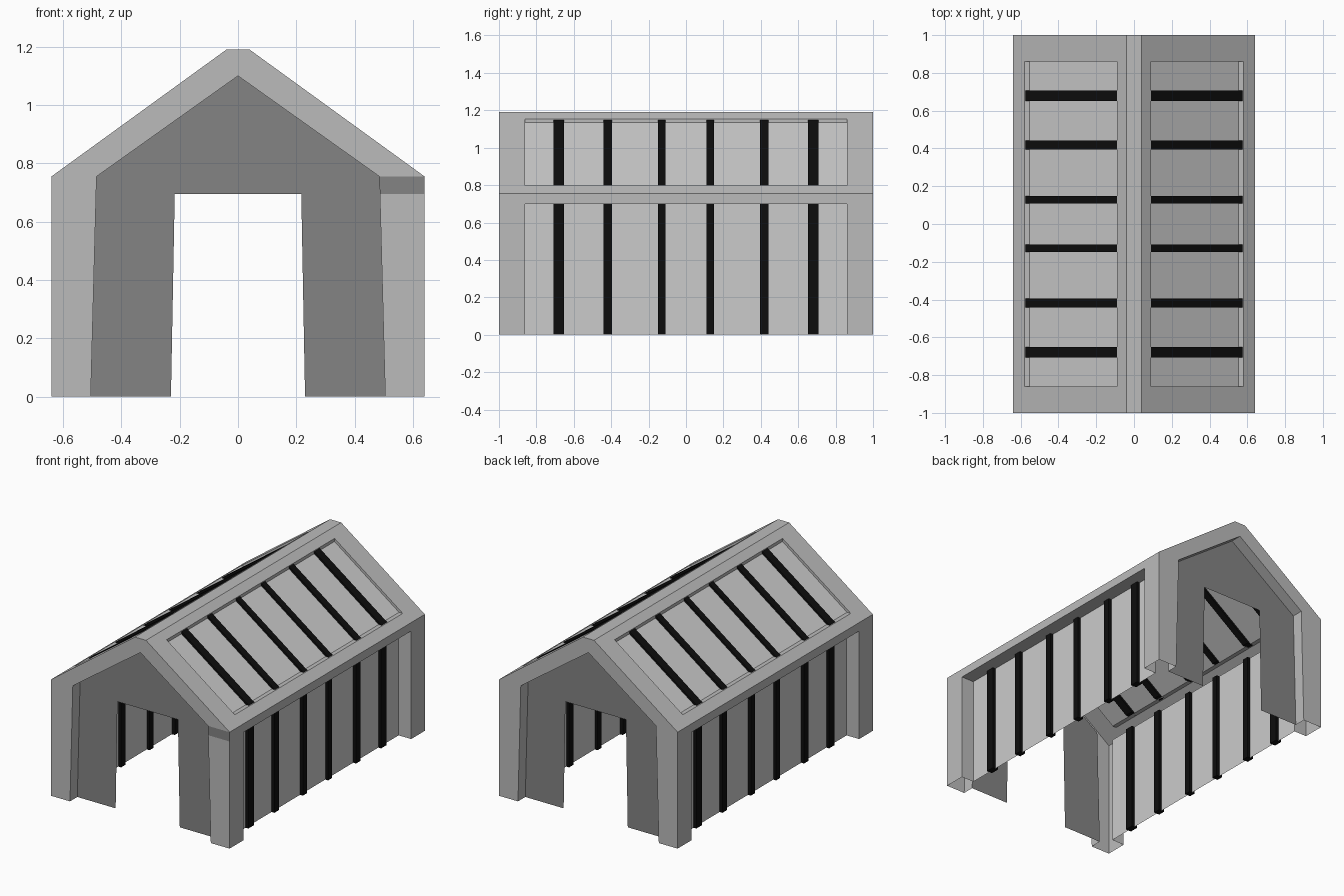
import bpy, bmesh
from mathutils import Vector

if "Cube" in bpy.data.objects:
    bpy.data.objects.remove(bpy.data.objects["Cube"])


def material(name, v):
    m = bpy.data.materials.new(name)
    m.diffuse_color = (v, v, v, 1)
    m.use_nodes = True
    m.node_tree.nodes["Principled BSDF"].inputs["Base Color"].default_value = m.diffuse_color
    return m


FRAME = material("frame_grey", 0.5)
PANEL = material("panel_grey", 0.7)
DARK = material("dark_grey", 0.23)
BLACK = material("black", 0.004)


def build(name, polys, mat, mirror=(True, True), face_dir=None):
    """Mesh from a few polygons, mirrored over x and/or y."""
    bm = bmesh.new()
    for poly in polys:
        bm.faces.new([bm.verts.new(p) for p in poly])
    bmesh.ops.remove_doubles(bm, verts=bm.verts, dist=1e-4)
    bmesh.ops.recalc_face_normals(bm, faces=bm.faces)
    bm.faces.ensure_lookup_table()
    bm.normal_update()
    if face_dir and bm.faces[0].normal.dot(Vector(face_dir)) < 0:
        bmesh.ops.reverse_faces(bm, faces=bm.faces)
    me = bpy.data.meshes.new(name)
    bm.to_mesh(me)
    bm.free()
    ob = bpy.data.objects.new(name, me)
    bpy.context.collection.objects.link(ob)
    me.materials.append(mat)
    if any(mirror):
        mod = ob.modifiers.new("mirror", 'MIRROR')
        mod.use_axis = (mirror[0], mirror[1], False)
        mod.merge_threshold = 0.0005
    return ob


def roof(x, y, drop=0.0):
    return (x, y, 0.755 + (0.64 - x) * 0.725 - drop)


def at_y(points, y):
    return [(x, y, z) for x, z in points]


def strip(p, q, y0, y1):
    """Quad between two (x, z) points, swept along y."""
    return at_y([p, q], y0) + at_y([q, p], y1)


# Frame quarter: gable border, corner post, eave, roof border, ridge, reveals
A, B, C, D = (0.64, 0), (0.64, 0.755), (0.04, 1.19), (0, 1.19)
a, b, c = (0.505, 0), (0.485, 0.755), (0, 1.1)
E, IN, WALL = -0.86, -0.925, 0.55        # opening end, gable depth, wall panel x
low, high = roof(0.58, 0)[2], roof(0.09, 0)[2]
frame = [
    at_y([A, B, b, a], -1),
    at_y([B, C, D, c, b], -1),
    strip(a, b, -1, IN), strip(b, c, -1, IN),
    [(0.64, -1, 0), (0.64, E, 0), (0.64, E, 0.7), (0.64, -1, 0.755)],
    [(0.64, -1, 0.755), (0.64, E, 0.7), (0.64, 0, 0.7), (0.64, 0, 0.755)],
    at_y([(0.64, 0), (WALL, 0), (WALL, 0.7), (0.64, 0.7)], E),
    strip((0.64, 0.7), (WALL, 0.7), E, 0),
    [(0.64, -1, 0.755), roof(0.58, E), roof(0.09, E), (0.04, -1, 1.19)],
    [(0.64, -1, 0.755), (0.64, 0, 0.755), roof(0.58, 0), roof(0.58, E)],
    [(0.04, -1, 1.19), roof(0.09, E), roof(0.09, 0), (0.04, 0, 1.19)],
    strip(C, D, -1, 0),
    strip((0.58, low), (0.553, low), E, 0),
    strip((0.09, high), (0.09, high - 0.02), E, 0),
    at_y([(0.58, low), (0.09, high), (0.09, high - 0.02), (0.553, low)], E),
]
build("frame", frame, FRAME, face_dir=(0, -1, 0))

# Dark end of the eave beam at the front right
build("beam_end_patch", [at_y([(0.487, 0.695), (0.64, 0.695), B, b], -1.001)],
      DARK, (False, False), (0, -1, 0))

# Recessed gable walls with doorways
half = [a, b, c, (0, 0.695), (0.217, 0.695), (0.23, 0)]
build("gable_wall", [at_y(half, IN)], DARK, face_dir=(0, -1, 0))

# Recessed side wall and roof panels
build("side_panel", [[(WALL, E, 0), (WALL, -E, 0), (WALL, -E, 0.7), (WALL, E, 0.7)]],
      PANEL, (True, False), (1, 0, 0))
build("roof_panel", [strip((0.09, high - 0.02), (0.553, low), E, -E)],
      PANEL, (True, False), (0, 0, 1))


def prism(name, profile, y, w):
    """Closed bar: an (x, z) profile with thickness w along y."""
    n = len(profile)
    polys = [at_y(profile, y - w / 2), at_y(profile, y + w / 2)]
    polys += [strip(profile[i], profile[(i + 1) % n], y - w / 2, y + w / 2) for i in range(n)]
    build(name, polys, BLACK)


# Black bars through the wall and roof panels
wall_bar = [(0.53, 0), (0.57, 0), (0.57, 0.7), (0.53, 0.7)]
roof_bar = [(0.09, high - 0.005), (0.574, low), (0.53, low), (0.09, high - 0.036)]
for y, w in ((-0.68, 0.056), (-0.418, 0.046), (-0.129, 0.04)):
    prism("wall_bar", wall_bar, y, w)
    prism("roof_bar", roof_bar, y, w)
